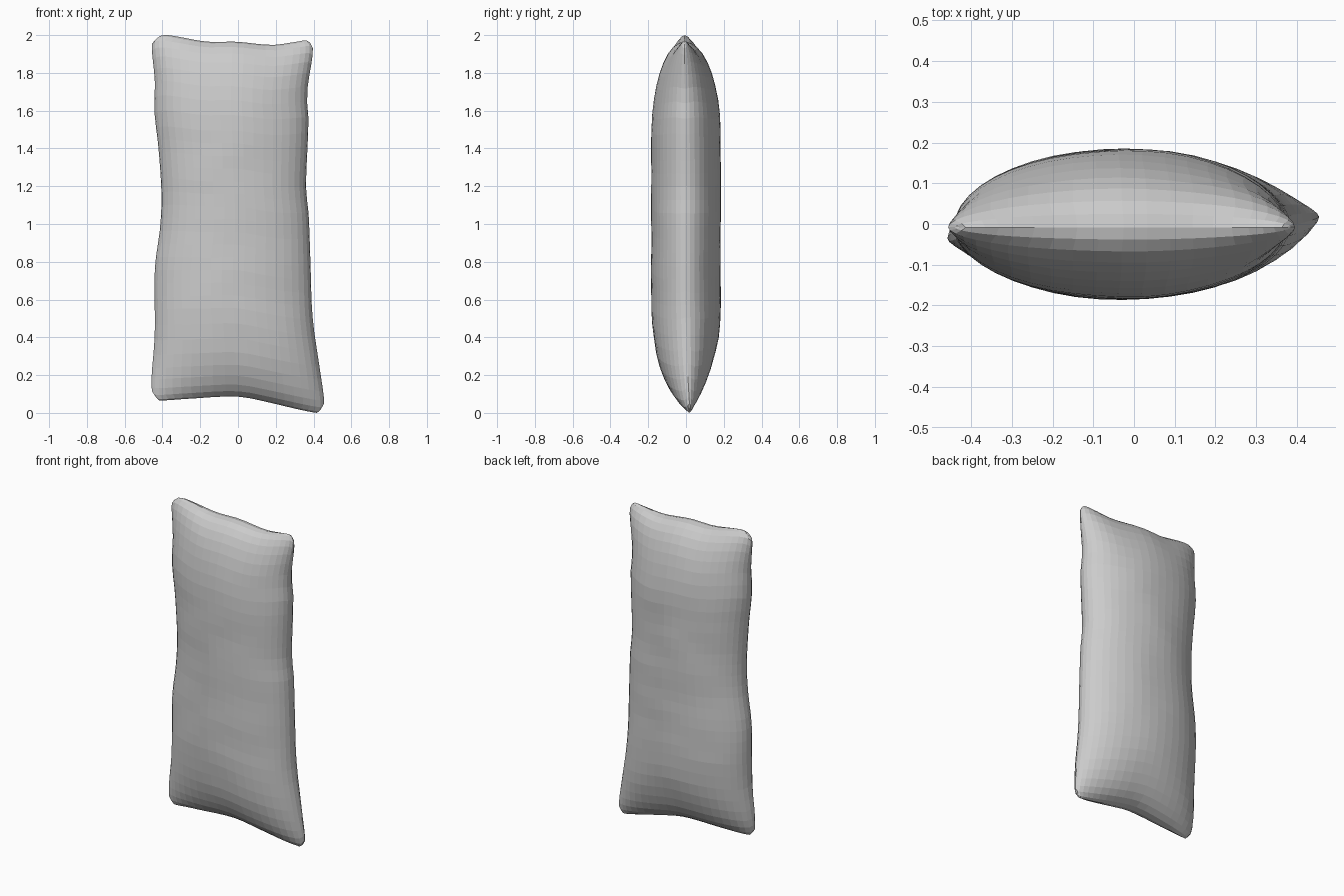
import bpy, bmesh, math
from mathutils import noise, Vector

if "Cube" in bpy.data.objects:
    bpy.data.objects.remove(bpy.data.objects["Cube"])

# Seam outline: x of the left/right edges by height fraction, z of the bottom/top edges by width fraction
LEFT = [(0, -.435), (.015, -.455), (.06, -.457), (.17, -.441), (.36, -.44), (.47, -.413), (.56, -.405),
        (.69, -.42), (.8, -.443), (.88, -.44), (.975, -.457), (.99, -.453), (1, -.43)]
RIGHT = [(0, .435), (.01, .452), (.03, .455), (.12, .43), (.25, .395), (.41, .383), (.54, .373), (.6, .36),
         (.79, .373), (.86, .365), (.97, .396), (.99, .394), (1, .38)]
BOTTOM = [(0, .085), (.015, .068), (.05, .066), (.2, .075), (.5, .086), (.7, .053), (.86, .02),
          (.97, .001), (.99, .003), (1, .02)]
TOP = [(0, 1.98), (.02, 1.995), (.07, 2.0), (.15, 1.99), (.33, 1.965), (.52, 1.965), (.75, 1.948),
       (.9, 1.963), (.98, 1.972), (1, 1.96)]


def curve(pts, t):
    """Smooth Hermite interpolation through (t, value) points."""
    n = len(pts)

    def slope(i):
        a, b = pts[max(i - 1, 0)], pts[min(i + 1, n - 1)]
        return (b[1] - a[1]) / (b[0] - a[0])
    for i in range(n - 1):
        (t0, a), (t1, b) = pts[i], pts[i + 1]
        if t <= t1 or i == n - 2:
            h, w = t1 - t0, (t - t0) / (t1 - t0)
            return (a * (1 + 2 * w) * (1 - w) ** 2 + slope(i) * h * w * (1 - w) ** 2
                    + b * w * w * (3 - 2 * w) + slope(i + 1) * h * w * w * (w - 1))


def lerp(a, b, t):
    return a + (b - a) * t


# Sample rows and columns densely near the seam
NU, NE, NM = 22, 9, 14
us = [.5 - .5 * math.cos(math.pi * i / NU) for i in range(NU + 1)]
end = [.25 * (1 - math.cos(math.pi / 2 * i / NE)) for i in range(NE + 1)]
vs = end + [.25 + .5 * i / NM for i in range(1, NM)] + [1 - e for e in reversed(end)]


def point(u, v, side):
    x = lerp(curve(LEFT, v), curve(RIGHT, v), u)
    z = lerp(curve(BOTTOM, u), curve(TOP, u), v)
    # seam twist, then the puffed-out thickness
    y = lerp(lerp(-.04, .02, u), -.008, min(1, v / .3)) * (1 - .5 * math.sin(math.pi * v))
    across = max(0, 1 - (2 * u - 1) ** 2) ** .52
    d = min(v, 1 - v) / .26
    along = math.sqrt(max(0, 1 - (1 - min(d, 1)) ** 2))
    puff = across * along
    crease = .005 * noise.noise(Vector((x * 4, side * 3, z * 6)))
    y = y * (1 - puff) + side * puff * (.184 + crease)
    return x, y, z


# Pillow: front and back sheets sharing the seam
bm = bmesh.new()
for side in (-1, 1):
    grid = [[bm.verts.new(point(u, v, side)) for u in us] for v in vs]
    for j in range(len(vs) - 1):
        for i in range(NU):
            q = [grid[j][i], grid[j][i + 1], grid[j + 1][i + 1], grid[j + 1][i]]
            bm.faces.new(q if side < 0 else q[::-1])
bmesh.ops.remove_doubles(bm, verts=bm.verts, dist=.0001)
bmesh.ops.recalc_face_normals(bm, faces=bm.faces)
mesh = bpy.data.meshes.new("pillow")
bm.to_mesh(mesh)
bm.free()
pillow = bpy.data.objects.new("pillow", mesh)
bpy.context.collection.objects.link(pillow)
